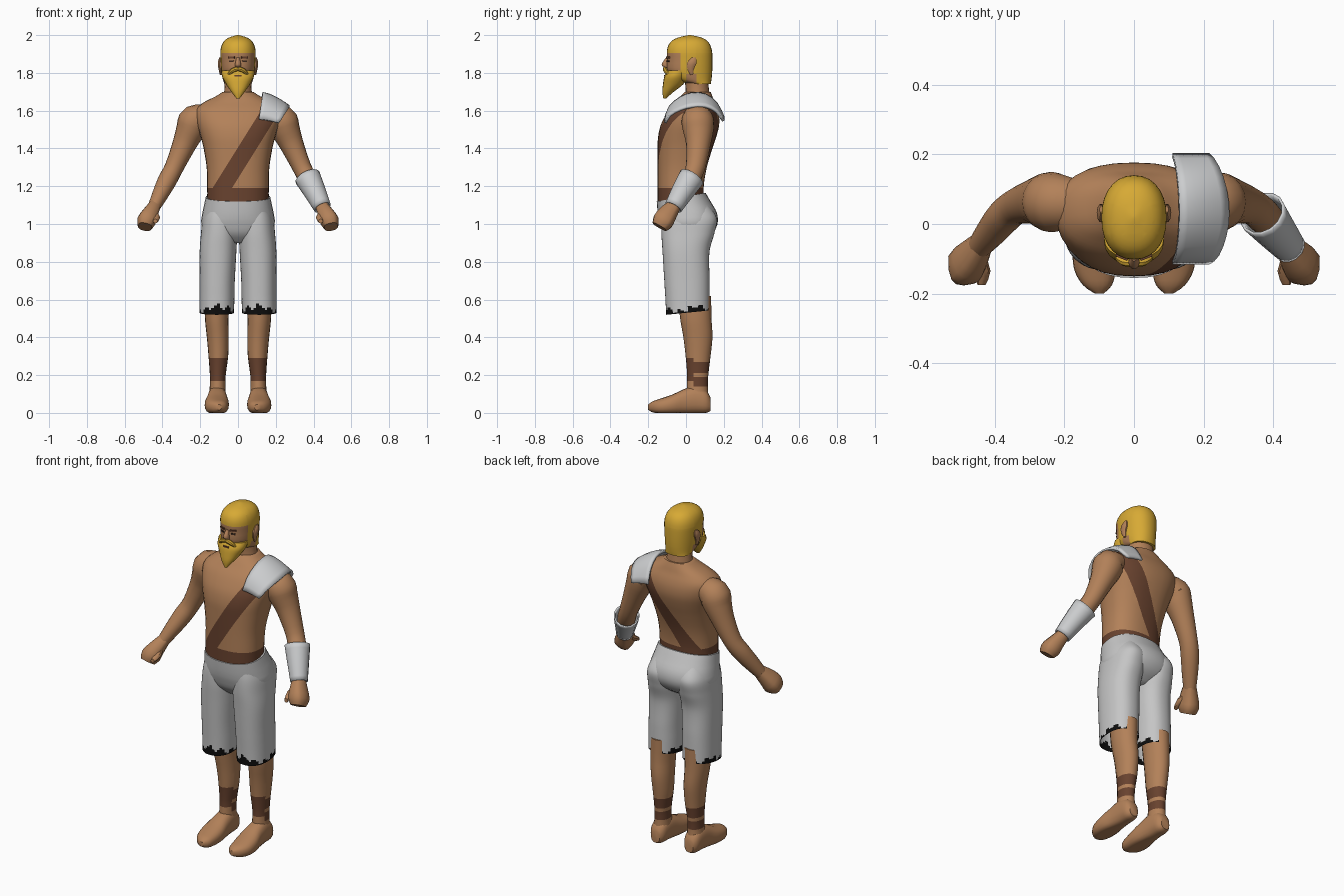
import bpy, bmesh, math
from mathutils import Vector

cube = bpy.data.objects.get("Cube")
if cube:
    bpy.data.objects.remove(cube, do_unlink=True)


def material(name, rgb):
    m = bpy.data.materials.new(name)
    m.use_nodes = True
    m.diffuse_color = (*rgb, 1)
    m.node_tree.nodes["Principled BSDF"].inputs["Base Color"].default_value = (*rgb, 1)
    return m


skin = material("skin", (0.45, 0.22, 0.10))
leather = material("leather", (0.14, 0.055, 0.028))
cloth = material("cloth", (0.56, 0.56, 0.56))
metal = material("metal", (0.60, 0.61, 0.62))
hair = material("blond_hair", (0.68, 0.40, 0.035))
black = material("black_hem", (0.004, 0.004, 0.004))
dark = material("dark_brown", (0.05, 0.025, 0.015))
parts = []
X, Y, Z = Vector((1, 0, 0)), Vector((0, 1, 0)), Vector((0, 0, 1))


def finish(name, bm, mats, thickness=0):
    bmesh.ops.recalc_face_normals(bm, faces=bm.faces[:])
    me = bpy.data.meshes.new(name)
    bm.to_mesh(me)
    bm.free()
    for m in mats:
        me.materials.append(m)
    ob = bpy.data.objects.new(name, me)
    bpy.context.collection.objects.link(ob)
    if thickness:
        mod = ob.modifiers.new("thickness", 'SOLIDIFY')
        mod.thickness = thickness
        mod.offset = 0
    parts.append(ob)
    return ob


def resample(rings, steps):
    """Smooth curve through the given rings."""
    out = []
    for i in range(len(rings) - 1):
        a, b, c, d = (rings[min(max(i + k, 0), len(rings) - 1)] for k in (-1, 0, 1, 2))
        for j in range(steps):
            t = j / steps
            out.append([q + 0.5 * t * (r - p + t * (2*p - 5*q + 4*r - s + t * (3*(q - r) + s - p)))
                        for p, q, r, s in zip(a, b, c, d)])
    return out + [list(rings[-1])]


def loft(name, rings, mats, n=20, steps=3, frame='Z', side=1, power=2,
         warp=None, cuts=(), rule=None, caps=True, thickness=0):
    """Skin over rings (x, y, z, radius_u, radius_v); frame 'P' follows the path."""
    bm = bmesh.new()
    rings = resample(rings, steps)
    centres = [Vector(r[:3]) for r in rings]
    loops = []
    for i, r in enumerate(rings):
        u, v = X, (Y if frame == 'Z' else Z)
        if frame == 'P':
            t = (centres[min(i + 1, len(rings) - 1)] - centres[max(i - 1, 0)]).normalized()
            v = (Y - t * Y.dot(t)).normalized()
            u = v.cross(t)
        loop = []
        for k in range(n):
            a = 2 * math.pi * k / n
            cu, cv = (math.copysign(abs(f) ** (2 / power), f) for f in (math.cos(a), math.sin(a)))
            p = centres[i] + u * cu * max(r[3], 0.002) + v * cv * max(r[4], 0.002)
            if warp:
                p = warp(p)
            loop.append(bm.verts.new(p))
        loops.append(loop)
    for a, b in zip(loops, loops[1:]):
        for k in range(n):
            bm.faces.new((a[k], a[(k + 1) % n], b[(k + 1) % n], b[k]))
    if caps:
        bm.faces.new(loops[0])
        bm.faces.new(loops[-1])
    for co, no in cuts:
        bmesh.ops.bisect_plane(bm, geom=bm.verts[:] + bm.edges[:] + bm.faces[:],
                               dist=1e-5, plane_co=co, plane_no=no)
    if rule:
        for f in bm.faces:
            f.material_index = rule(f.calc_center_median())
    for v in bm.verts:
        v.co.x *= side
    return finish(name, bm, mats, thickness)


def plate(name, loc, size, mat, turn=0):
    bm = bmesh.new()
    bmesh.ops.create_cube(bm, size=1)
    for v in bm.verts:
        v.co = Vector(a * b for a, b in zip(v.co, size))
    ob = finish(name, bm, [mat])
    ob.location = loc
    ob.rotation_euler.z = turn


# Torso with belt and diagonal sash
sash = Vector((0.848, 0, -0.53))
lo, hi = -0.745, -0.658
loft("torso", [(0, -.028, 1.10, .163, .122), (0, -.028, 1.2, .163, .122),
               (0, -.02, 1.3, .166, .13), (0, -.005, 1.4, .182, .145),
               (0, .006, 1.46, .197, .154), (0, .02, 1.52, .215, .155),
               (0, .032, 1.57, .225, .143), (0, .04, 1.61, .22, .125),
               (0, .048, 1.645, .18, .102), (0, .055, 1.675, .12, .085),
               (0, .062, 1.7, .08, .068)],
     [skin, leather], n=32, power=2.4,
     cuts=[(sash * lo, sash), (sash * hi, sash), (Z * 1.19, Z)],
     rule=lambda c: int(c.z < 1.19 or lo < c.dot(sash) < hi))
loft("neck", [(0, .06, 1.64, .085, .07), (0, .06, 1.71, .072, .062),
              (0, .05, 1.80, .07, .062)], [skin])

# Head with hair painted by region
loft("head", [(0, .075, 1.742, .072, .056), (0, .04, 1.765, .08, .095),
              (0, .02, 1.81, .088, .119), (0, .02, 1.87, .092, .12),
              (0, .018, 1.92, .093, .119), (0, .018, 1.96, .08, .103),
              (0, .02, 1.985, .052, .068), (0, .02, 2.0, .006, .006)],
     [hair, skin], n=28, power=2.2,
     cuts=[(Y * -.03, Y), (Y * .002, Y), (Y * .055, Y), (Z * 1.795, Z), (Z * 1.905, Z)],
     rule=lambda c: int((c.y < -.03 and 1.795 < c.z < 1.905)
                        or (c.z < 1.795 and .002 < c.y < .055)))
loft("beard", [(0, -.113, 1.664, .008, .007), (0, -.095, 1.70, .036, .03),
               (0, -.068, 1.74, .063, .054), (0, -.055, 1.78, .084, .06),
               (0, -.04, 1.812, .086, .058)], [hair], power=2.2)
loft("nose", [(0, -.098, 1.882, .008, .008), (0, -.11, 1.845, .016, .02),
              (0, -.1, 1.828, .014, .014)], [skin], n=10)
plate("mouth", (0, -.114, 1.785), (.035, .006, .008), leather)

# Pelvis of the shorts, higher at the back
def waist_slope(p):
    p.z += 0.18 * p.y * max(0, (p.z - 1) / 0.147)
    return p

loft("shorts_hips", [(0, 0, .90, .07, .07), (0, .01, .945, .165, .125),
                     (0, .015, 1.0, .194, .152), (0, .008, 1.05, .19, .155),
                     (0, -.01, 1.1, .18, .142), (0, -.026, 1.147, .171, .129)],
     [cloth], n=32, power=2.3, warp=waist_slope)


def hem_slope(p):
    p.z += 0.1 * p.y * max(0, (0.7 - p.z) / 0.17)
    return p


def ragged(c):
    a = math.atan2(c.y - .01, c.x - .11)
    return int(c.z < .553 + .014 * math.sin(3 * a) + .012 * math.sin(11 * a))


def floor(p):
    p.z = max(p.z, 0)
    return p


def straps(c):
    if c.y < .04:
        return int(.17 < c.z < .29)
    return int(.21 < c.z < .27 or .14 < c.z < .19)


for side, label in ((1, "left"), (-1, "right")):
    # Legs
    loft(label + "_shorts_leg", [(.112, .01, .53, .091, .115), (.111, .008, .61, .092, .117),
                                 (.11, .005, .7, .093, .12), (.106, 0, .85, .097, .124),
                                 (.1, .01, .95, .096, .14), (.097, .017, 1.03, .09, .146),
                                 (.09, 0, 1.1, .07, .12)],
         [cloth, black], n=44, steps=8, side=side, power=2.3, warp=hem_slope,
         rule=ragged, caps=False)
    loft(label + "_lower_leg", [(.11, .045, .62, .066, .088), (.1125, .052, .5, .0625, .083),
                                (.107, .063, .4, .058, .077), (.104, .064, .3, .052, .066),
                                (.107, .062, .2, .042, .056), (.108, .06, .13, .042, .056),
                                (.11, .062, .06, .048, .06)],
         [skin, leather], side=side, rule=straps,
         cuts=[(Z * h, Z) for h in (.14, .17, .19, .21, .27, .29)] + [(Y * .04, Y)])
    loft(label + "_foot", [(.11, .13, .045, .028, .035), (.11, .105, .06, .045, .06),
                           (.11, .05, .07, .05, .072), (.11, -.01, .06, .055, .066),
                           (.112, -.07, .045, .064, .053), (.112, -.13, .035, .06, .042),
                           (.105, -.175, .032, .042, .03), (.1, -.2, .03, .012, .014)],
         [skin], frame='Y', side=side, power=2.4, warp=floor)

    # Arms
    loft(label + "_arm", [(.14, .06, 1.58, .05, .06), (.225, .062, 1.55, .084, .085),
                          (.25, .065, 1.5, .078, .082), (.285, .065, 1.42, .063, .065),
                          (.338, .05, 1.3, .05, .052), (.375, .02, 1.23, .05, .05),
                          (.41, -.022, 1.16, .043, .045), (.445, -.065, 1.09, .033, .036)],
         [skin], frame='P', side=side)
    loft(label + "_fist", [(.44, -.058, 1.1, .032, .034), (.465, -.095, 1.055, .043, .05),
                           (.485, -.122, 1.015, .05, .056), (.493, -.14, .985, .036, .042)],
         [skin], n=12, steps=2, frame='P', side=side, power=2.8)
    loft(label + "_thumb", [(.445, -.09, 1.06, .018, .018), (.432, -.135, 1.035, .02, .018),
                            (.438, -.175, 1.015, .012, .012)],
         [skin], n=8, steps=2, frame='Y', side=side)

    # Face details
    loft(label + "_ear", [(.09, .03, 1.79, .006, .008), (.093, .025, 1.82, .01, .018),
                          (.095, .032, 1.855, .012, .026), (.094, .042, 1.882, .005, .01)],
         [skin], n=10, side=side)
    loft(label + "_moustache", [(0, -.112, 1.822, .011, .011), (.03, -.108, 1.812, .012, .012),
                                (.056, -.088, 1.784, .005, .005)],
         [hair], n=8, frame='P', side=side)
    plate(label + "_eye", (side * .035, -.094, 1.862), (.026, .008, .009), dark, side * .4)
    plate(label + "_eyebrow", (side * .035, -.095, 1.882), (.036, .009, .009), leather, side * .4)

# Left forearm guard
loft("left_forearm_guard", [(.368, .03, 1.247, .066, .066), (.41, -.022, 1.165, .054, .055),
                            (.447, -.067, 1.088, .043, .044)],
     [metal], n=14, frame='P', caps=False, thickness=.008)

# Left shoulder guard: an arched strip that falls away outward
arch = resample([(-.11, 1.555), (-.085, 1.62), (-.03, 1.668), (.03, 1.69),
                 (.1, 1.685), (.16, 1.64), (.198, 1.565)], 2)
bm = bmesh.new()
rows = []
for i, (y, z) in enumerate(arch):
    swell = math.sin(math.pi * i / (len(arch) - 1))
    row = []
    for k in range(7):
        t = k / 6
        row.append(bm.verts.new((.11 + .02 * swell + t * (.105 + .035 * swell), y,
                                 z - (.02 + .05 * swell) * t ** 1.5)))
    rows.append(row)
for a, b in zip(rows, rows[1:]):
    for k in range(6):
        bm.faces.new((a[k], a[k + 1], b[k + 1], b[k]))
finish("left_shoulder_guard", bm, [metal], .014)

# Smooth shading with sharp edges kept
bpy.ops.object.select_all(action='DESELECT')
for ob in parts:
    ob.select_set(True)
bpy.context.view_layer.objects.active = parts[0]
bpy.ops.object.shade_smooth_by_angle(angle=math.radians(40))
